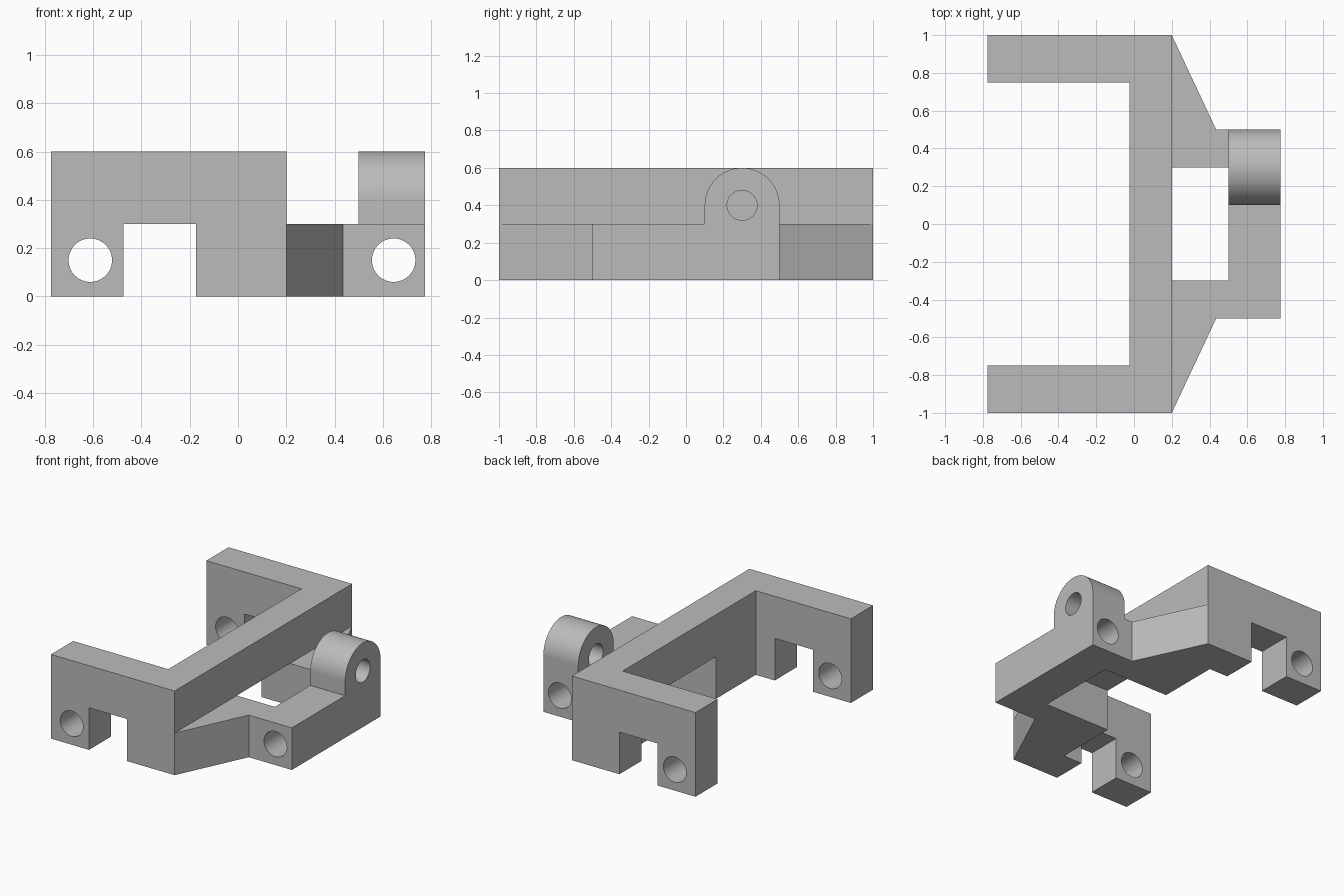
import bpy, bmesh
from math import pi, sin, cos, radians

if "Cube" in bpy.data.objects:
    bpy.data.objects.remove(bpy.data.objects["Cube"], do_unlink=True)

grey = bpy.data.materials.new("plain grey")
grey.use_nodes = True
colour = (0.5, 0.5, 0.5, 1)
grey.diffuse_color = colour
grey.node_tree.nodes["Principled BSDF"].inputs["Base Color"].default_value = colour


def prism(name, axis, outline, lo, hi):
    """Extrude a 2D outline along an axis between lo and hi."""
    place = {"X": lambda u, v: (lo, u, v),
             "Y": lambda u, v: (u, lo, v),
             "Z": lambda u, v: (u, v, lo)}[axis]
    bm = bmesh.new()
    face = bm.faces.new([bm.verts.new(place(u, v)) for u, v in outline])
    side = bmesh.ops.extrude_face_region(bm, geom=[face])["geom"]
    shift = [(hi - lo) if a == axis else 0 for a in "XYZ"]
    bmesh.ops.translate(bm, vec=shift,
                        verts=[g for g in side if isinstance(g, bmesh.types.BMVert)])
    bmesh.ops.recalc_face_normals(bm, faces=bm.faces[:])
    mesh = bpy.data.meshes.new(name)
    bm.to_mesh(mesh)
    bm.free()
    mesh.materials.append(grey)
    obj = bpy.data.objects.new(name, mesh)
    bpy.context.collection.objects.link(obj)
    return obj


def arc(u, v, r, start, end, steps):
    return [(u + r * cos(start + (end - start) * i / steps),
             v + r * sin(start + (end - start) * i / steps)) for i in range(steps + 1)]


def hole(axis, u, v, r, lo, hi):
    return prism("hole_cutter", axis, arc(u, v, r, 0, 2 * pi, 64)[:-1], lo, hi)


def combine(obj, other, operation):
    """Apply a boolean and discard the second object."""
    other.hide_render = True
    mod = obj.modifiers.new("boolean", "BOOLEAN")
    mod.operation, mod.solver, mod.object = operation, "EXACT", other
    bpy.context.view_layer.objects.active = obj
    bpy.ops.object.modifier_apply(modifier=mod.name)
    bpy.data.objects.remove(other, do_unlink=True)


def clean(obj):
    """Merge flush faces left by a union."""
    bm = bmesh.new()
    bm.from_mesh(obj.data)
    bmesh.ops.remove_doubles(bm, verts=bm.verts[:], dist=0.0001)
    bmesh.ops.dissolve_limit(bm, angle_limit=radians(0.5),
                             verts=bm.verts[:], edges=bm.edges[:])
    bm.to_mesh(obj.data)
    bm.free()


def finish(obj):
    bpy.ops.object.select_all(action="DESELECT")
    obj.select_set(True)
    bpy.context.view_layer.objects.active = obj
    bpy.ops.object.shade_smooth_by_angle(angle=radians(30))


BACK, INNER, STEP, FRONT = -0.775, -0.025, 0.2, 0.775
LOW, HIGH = 0.3, 0.6

# Crossbar: a bridge with an opening beneath its middle
frame = prism("frame", "X", [(-1, 0), (-0.3, 0), (-0.3, LOW), (0.3, LOW), (0.3, 0),
                             (1, 0), (1, HIGH), (-1, HIGH)], INNER, STEP)

# Two notched side arms joined to the crossbar
arm_outline = [(BACK, 0), (-0.475, 0), (-0.475, LOW), (-0.175, LOW), (-0.175, 0),
               (0.1, 0), (0.1, HIGH), (BACK, HIGH)]
for lo, hi in ((-1, -0.75), (0.75, 1)):
    combine(frame, prism("arm", "Y", arm_outline, lo, hi), "UNION")
clean(frame)

# Pin holes through both arms
for lo, hi in ((-1.1, -0.6), (0.6, 1.1)):
    combine(frame, hole("Y", -0.612, 0.15, 0.09, lo, hi), "DIFFERENCE")
finish(frame)

# Low tapered plate, mirrored about y = 0, with its window open to the frame
half = [(STEP, 0.3), (STEP, 1), (0.435, 0.5), (FRONT, 0.5)]
inner = [(0.5, -0.3), (0.5, 0.3)]
plate = prism("hinge_plate", "Z",
              half + [(x, -y) for x, y in reversed(half)] + inner, 0, LOW)

# Rounded lug standing on the plate
lug = prism("lug", "X", [(0.1, 0.2), (0.5, 0.2)] + arc(0.3, 0.4, 0.2, 0, pi, 32), 0.5, FRONT)
combine(plate, lug, "UNION")
clean(plate)

# Long pin hole through the plate, and a cross hole through the lug
combine(plate, hole("Y", 0.645, 0.15, 0.09, -0.6, 0.6), "DIFFERENCE")
combine(plate, hole("X", 0.3, 0.4, 0.08, 0.4, 0.9), "DIFFERENCE")
finish(plate)
